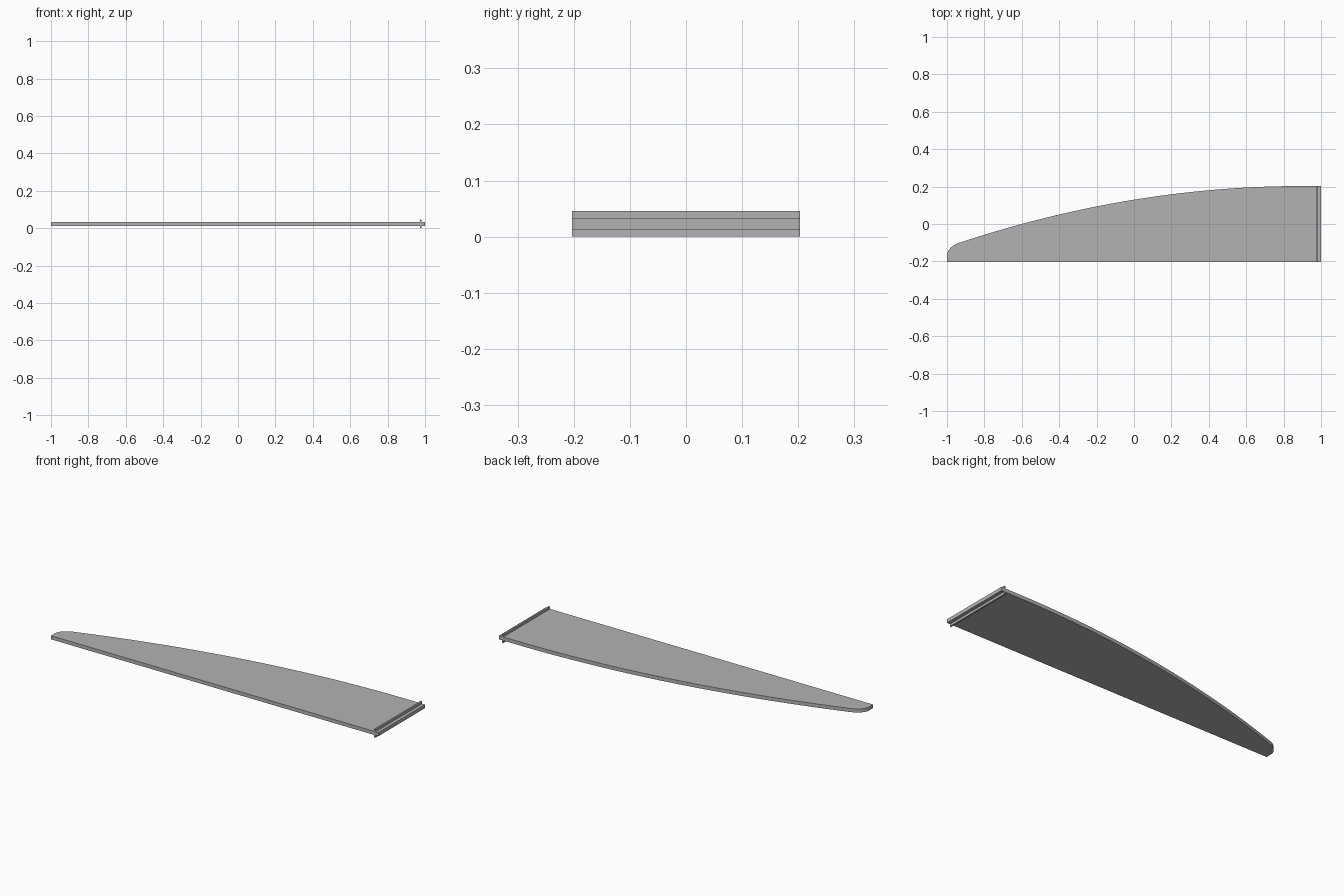
import bpy
import bmesh

cube = bpy.data.objects.get("Cube")
if cube:
    bpy.data.objects.remove(cube, do_unlink=True)

grey = bpy.data.materials.new("plain grey")
grey.use_nodes = True
COLOUR = (0.45, 0.45, 0.45, 1)
grey.diffuse_color = COLOUR
grey.node_tree.nodes["Principled BSDF"].inputs["Base Color"].default_value = COLOUR

HALF = 0.203            # half width at the root
Z_LOW, Z_HIGH = 0.013, 0.033


def extrude_outline(name, outline, z0, z1):
    """Solid prism from a counter-clockwise outline."""
    bm = bmesh.new()
    base = bm.faces.new([bm.verts.new((x, y, z0)) for x, y in outline])
    top = bmesh.ops.extrude_face_region(bm, geom=[base])["geom"]
    verts = [v for v in top if isinstance(v, bmesh.types.BMVert)]
    bmesh.ops.translate(bm, verts=verts, vec=(0, 0, z1 - z0))
    bmesh.ops.recalc_face_normals(bm, faces=bm.faces)
    mesh = bpy.data.meshes.new(name)
    bm.to_mesh(mesh)
    bm.free()
    mesh.materials.append(grey)
    obj = bpy.data.objects.new(name, mesh)
    bpy.context.collection.objects.link(obj)
    return obj


def rear_edge(x):
    """Parabola that flattens out near the root."""
    return HALF - 0.0902 * min(x - 0.9, 0) ** 2


# Blade: straight front edge, curved rear edge, rounded tip corner
outline = [(-1, -HALF), (1, -HALF), (1, HALF)]
START, STEPS = -0.93, 40
outline += [(0.9 + (START - 0.9) * i / STEPS, rear_edge(0.9 + (START - 0.9) * i / STEPS))
            for i in range(STEPS + 1)]
p0, p1, p2 = (START, rear_edge(START)), (-0.985, -0.115), (-1, -0.16)
for i in range(1, 11):
    t = i / 10
    outline.append(tuple((1 - t) ** 2 * a + 2 * t * (1 - t) * b + t * t * c
                         for a, b, c in zip(p0, p1, p2)))
extrude_outline("blade", outline, Z_LOW, Z_HIGH)

# Root ribs: thin strips standing above and below the blade
X0, X1 = 0.973, 0.982
strip = [(X0, -HALF), (X1, -HALF), (X1, HALF), (X0, HALF)]
extrude_outline("upper_root_rib", strip, Z_HIGH, 0.046)
extrude_outline("lower_root_rib", strip, 0, Z_LOW)
